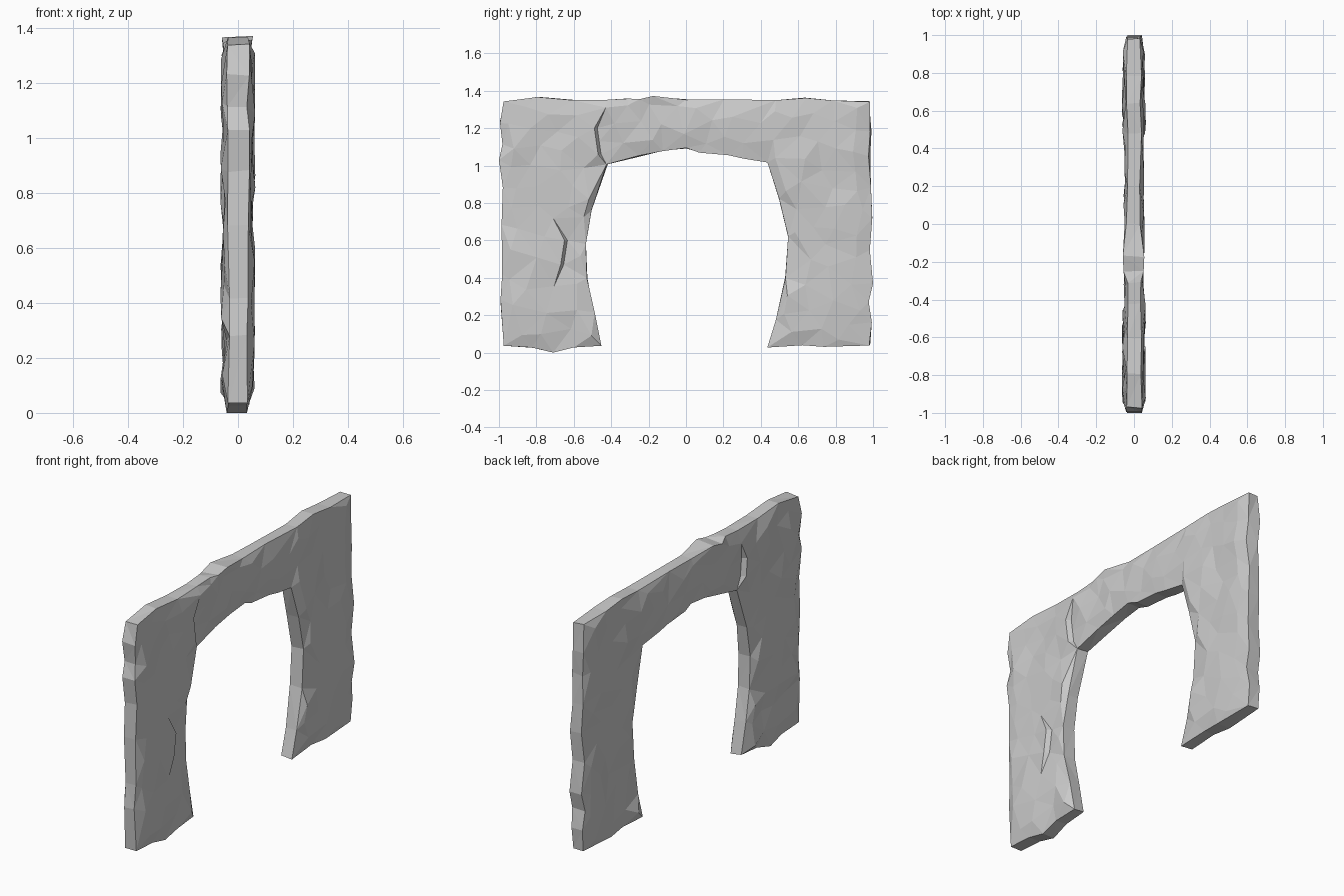
import bpy, bmesh, random
from mathutils import Vector
from mathutils.geometry import delaunay_2d_cdt, intersect_point_line

random.seed(7)
if "Cube" in bpy.data.objects:
    bpy.data.objects.remove(bpy.data.objects["Cube"])

# Stone colour
stone = bpy.data.materials.new("grey_stone")
colour = (0.6, 0.6, 0.6, 1)
stone.use_nodes = True
stone.diffuse_color = colour
stone.node_tree.nodes["Principled BSDF"].inputs["Base Color"].default_value = colour

# Profile of the arch in y and z, running counter-clockwise
opening = [(-.45, .04), (-.49, .22), (-.53, .4), (-.53, .58), (-.5, .76), (-.42, 1.01),
           (-.25, 1.05), (-.12, 1.08), (0, 1.09), (.07, 1.07), (.22, 1.06), (.3, 1.04),
           (.44, 1.02), (.5, .82), (.55, .62), (.53, .4), (.48, .18), (.44, .03)]
right_foot = [(.62, .04), (.74, .03), (.98, .04)]
right_edge = [(.99, .16), (.98, .27), (1, .37), (.98, .55), (.99, .72),
              (.99, .88), (.98, 1.05), (.99, 1.18), (.98, 1.34)]
top_edge = [(.78, 1.35), (.64, 1.36), (.48, 1.35), (.2, 1.35), (0, 1.35), (-.17, 1.37),
            (-.25, 1.35), (-.31, 1.36), (-.42, 1.35), (-.6, 1.35), (-.79, 1.37), (-.97, 1.34)]
left_edge = [(-.99, 1.23), (-.98, 1.11), (-1, 1.03), (-.98, .88), (-.99, .68),
             (-.98, .42), (-.99, .28), (-.98, .04)]
left_foot = [(-.82, .03), (-.71, 0), (-.6, .03)]
outline = [Vector(p) for p in
           opening + right_foot + right_edge + top_edge + left_edge + left_foot]
count = len(outline)
edges = [(outline[i - 1], outline[i]) for i in range(count)]


def inside(p):
    """True when p lies in the stone and clear of its rim."""
    odd = False
    for a, b in edges:
        if (a.y > p.y) != (b.y > p.y):
            odd ^= p.x < a.x + (p.y - a.y) * (b.x - a.x) / (b.y - a.y)
        near, t = intersect_point_line(p, a, b)
        near = a.lerp(b, min(max(t, 0), 1))
        if (p - near.to_2d()).length < 0.032:
            return False
    return odd


def scatter(spacing, start):
    """Irregular points spread through the stone."""
    points = list(start)
    for _ in range(4000):
        p = Vector((random.uniform(-1, 1), random.uniform(0, 1.4)))
        if inside(p) and all((p - q).length > spacing for q in points):
            points.append(p)
    return points


def rim_width(p):
    """Half thickness at the rim, with a thicker lump on top."""
    lump = 0.02 if abs(p.x + 0.21) < 0.07 and p.y > 1.3 else 0
    return random.uniform(0.03, 0.043) + lump


bm = bmesh.new()


def chiselled_sheet(side, cracks):
    """One broad faceted face; returns its rim vertices."""
    rim = []
    for p in outline:
        q = p + Vector((random.uniform(-.006, .006), random.uniform(-.005, .005)))
        if p.y == 0 or abs(p.x) == 1:
            q = p
        rim.append(q)
    raised = [Vector(p) for p in cracks]
    sunk = [p + Vector((0.016, 0)) for p in raised]
    points = rim + scatter(0.095, raised + sunk)
    flat, _, faces, origin, _, _ = delaunay_2d_cdt(
        points, [], [list(range(count))], 1, 1e-6)
    verts, by_source = [], {}
    for p, source in zip(flat, origin):
        i = source[0] if source else count
        if i < count:
            x = rim_width(outline[i])
        elif i < count + len(raised):
            x = 0.062
        elif i < count + 2 * len(raised):
            x = 0.036
        else:
            x = random.choice((0.045, 0.05, 0.052, 0.06)) + random.uniform(-.004, .004)
        v = bm.verts.new((side * x, p.x, p.y))
        verts.append(v)
        by_source[i] = v
    for face in faces:
        bm.faces.new([verts[i] for i in face])
    return [by_source[i] for i in range(count)]


# Broad faces, the left one split by two short cracks
left_rim = chiselled_sheet(1, [(-.49, 1.2), (-.48, 1.13), (-.47, 1.06), (-.65, .6), (-.67, .47)])
right_rim = chiselled_sheet(-1, [(-.47, 1.18), (-.46, 1.08)])

# Narrow band that closes the rim
for i in range(count):
    a, b, c, d = left_rim[i - 1], left_rim[i], right_rim[i], right_rim[i - 1]
    if i % 2:
        bm.faces.new((a, b, c))
        bm.faces.new((a, c, d))
    else:
        bm.faces.new((a, b, d))
        bm.faces.new((b, c, d))

bmesh.ops.recalc_face_normals(bm, faces=bm.faces)
mesh = bpy.data.meshes.new("stone_archway")
bm.to_mesh(mesh)
bm.free()
mesh.materials.append(stone)
archway = bpy.data.objects.new("stone_archway", mesh)
bpy.context.collection.objects.link(archway)
